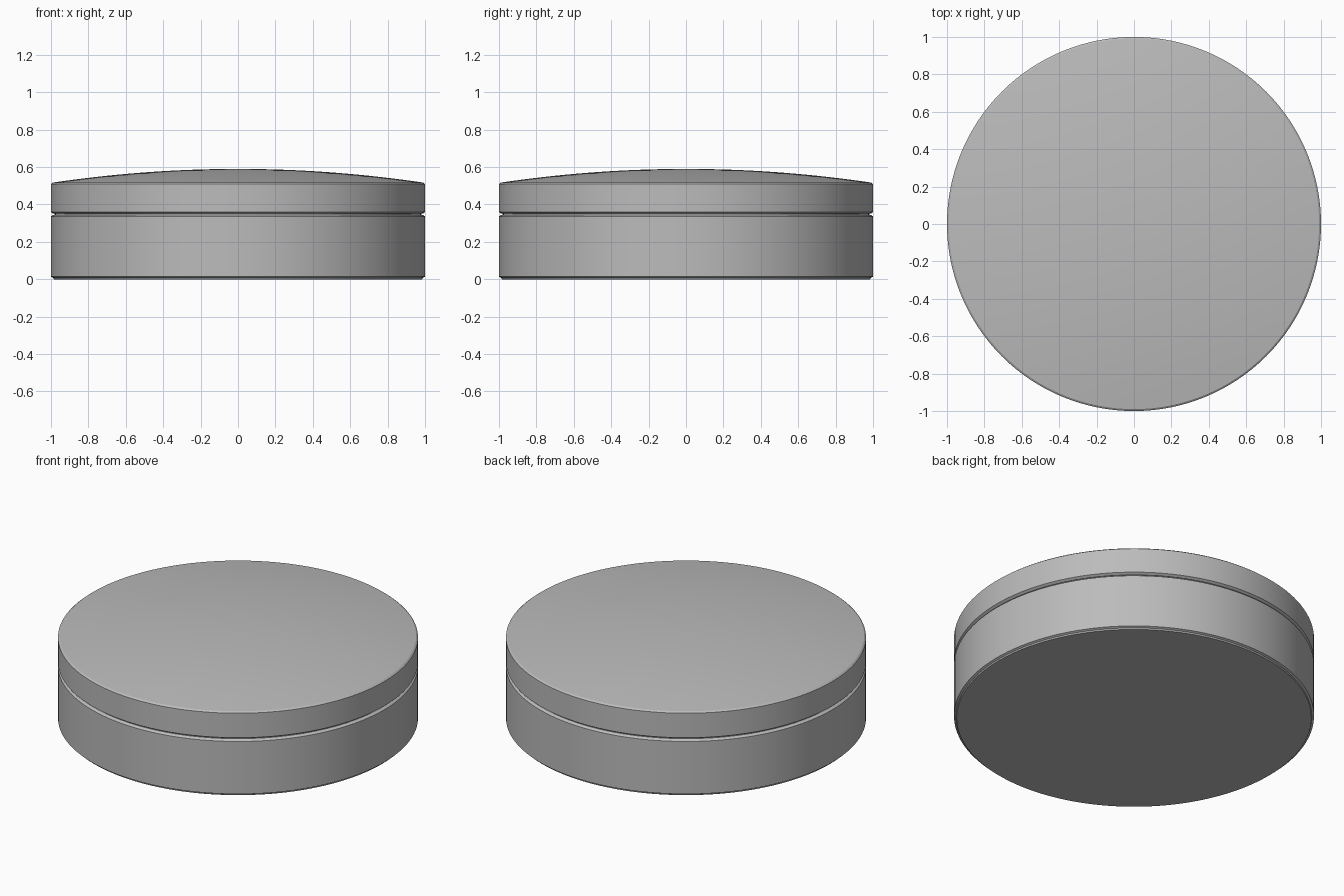
import bpy, bmesh, math

cube = bpy.data.objects.get("Cube")
if cube:
    bpy.data.objects.remove(cube, do_unlink=True)

SEGMENTS = 128

grey = bpy.data.materials.new("plain grey")
grey.use_nodes = True
colour = (0.5, 0.5, 0.5, 1.0)
grey.diffuse_color = colour
grey.node_tree.nodes["Principled BSDF"].inputs["Base Color"].default_value = colour


def lathe(name, profile):
    """Spin a radius/height profile, running from axis to axis, around z."""
    bm = bmesh.new()
    verts = [bm.verts.new((r, 0, z)) for r, z in profile]
    edges = [bm.edges.new(pair) for pair in zip(verts, verts[1:])]
    bmesh.ops.spin(bm, geom=verts + edges, axis=(0, 0, 1), cent=(0, 0, 0),
                   angle=2 * math.pi, steps=SEGMENTS, use_merge=True)
    bmesh.ops.remove_doubles(bm, verts=bm.verts, dist=1e-5)
    bmesh.ops.recalc_face_normals(bm, faces=bm.faces)
    mesh = bpy.data.meshes.new(name)
    bm.to_mesh(mesh)
    bm.free()
    mesh.materials.append(grey)
    obj = bpy.data.objects.new(name, mesh)
    bpy.context.collection.objects.link(obj)
    bpy.ops.object.select_all(action='DESELECT')
    obj.select_set(True)
    bpy.context.view_layer.objects.active = obj
    bpy.ops.object.shade_smooth_by_angle(angle=math.radians(25))
    return obj


# Lower body: chamfered bottom, straight wall, recessed neck under the lid
lathe("base", [(0, 0), (0.985, 0), (0.988, 0.008), (1, 0.014), (1, 0.336),
               (0.988, 0.344), (0.98, 0.344), (0.98, 0.36), (0, 0.36)])

# Lid: straight rim with chamfered edges and a shallow domed top
RIM_R, RIM_Z, RISE = 0.99, 0.517, 0.073
dome = [(RIM_R * t, RIM_Z + RISE * (1 - t * t))
        for t in (1 - i / 12 for i in range(13))]
lathe("lid", [(0, 0.351), (0.988, 0.351), (1, 0.359), (1, 0.509)] + dome)
